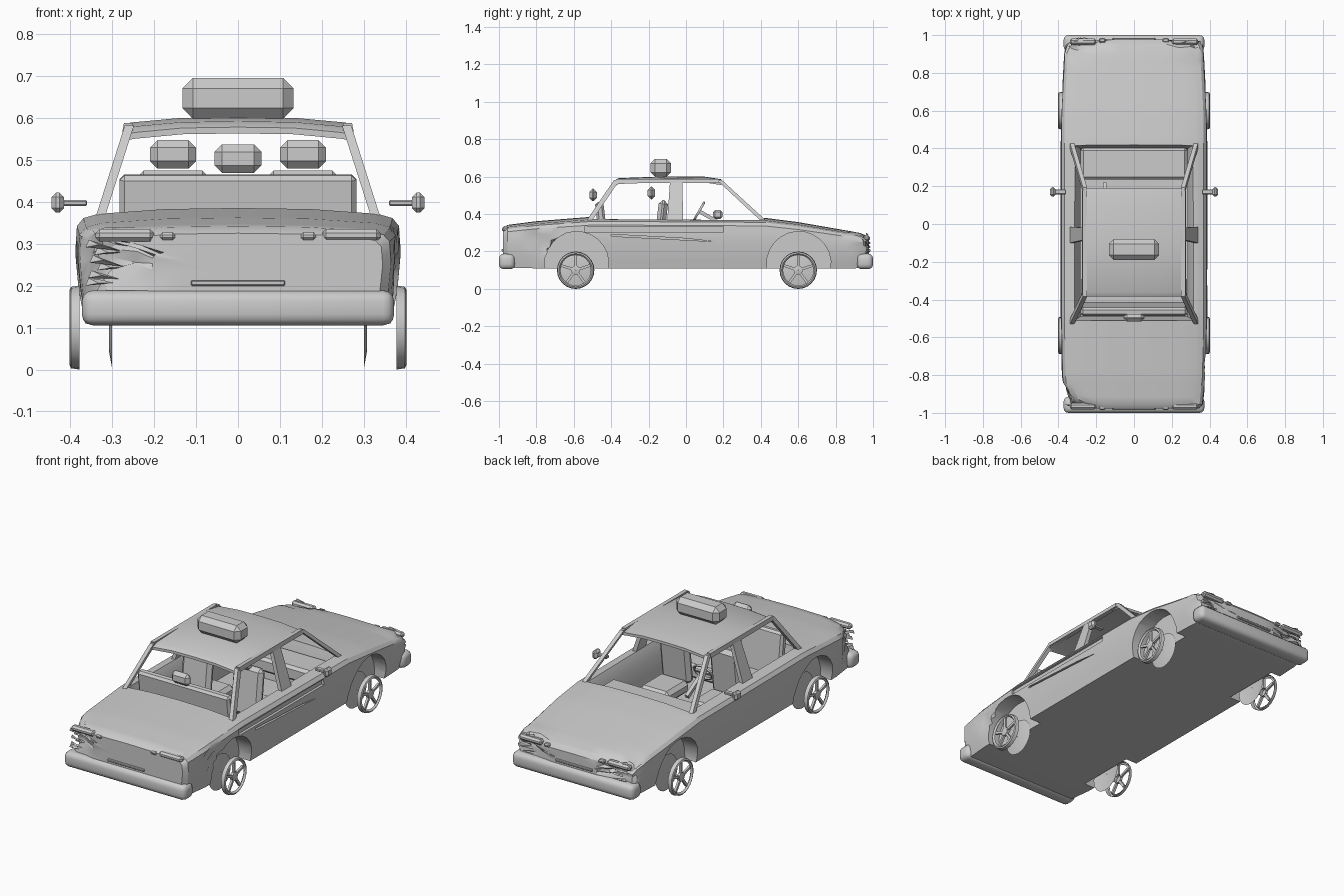
import bpy, bmesh, math, random
from mathutils import Vector, Matrix

if "Cube" in bpy.data.objects:
    bpy.data.objects.remove(bpy.data.objects["Cube"])

random.seed(4)


def shade(ob, angle):
    bpy.ops.object.select_all(action='DESELECT')
    bpy.context.view_layer.objects.active = ob
    ob.select_set(True)
    bpy.ops.object.shade_smooth_by_angle(angle=math.radians(angle))


def finish(name, bm, smooth=None):
    bmesh.ops.recalc_face_normals(bm, faces=bm.faces)
    me = bpy.data.meshes.new(name)
    bm.to_mesh(me)
    bm.free()
    ob = bpy.data.objects.new(name, me)
    bpy.context.collection.objects.link(ob)
    if smooth:
        shade(ob, smooth)
    return ob


def loft(name, rings, smooth=None):
    bm = bmesh.new()
    vs = [[bm.verts.new(p) for p in r] for r in rings]
    n = len(vs[0])
    for a, b in zip(vs, vs[1:]):
        for i in range(n):
            bm.faces.new((a[i], a[(i + 1) % n], b[(i + 1) % n], b[i]))
    bm.faces.new(vs[0])
    bm.faces.new(vs[-1])
    return finish(name, bm, smooth)


def box(name, c, size, bevel=0, seg=1, tilt=0):
    bm = bmesh.new()
    bmesh.ops.create_cube(bm, size=1)
    bmesh.ops.scale(bm, vec=size, verts=bm.verts)
    if bevel:
        bmesh.ops.bevel(bm, geom=bm.edges[:], offset=bevel, segments=seg, profile=0.5, affect='EDGES')
    bm.transform(Matrix.Translation(c) @ Matrix.Rotation(tilt, 4, 'X'))
    return finish(name, bm, 35 if seg > 1 else None)


def quad(x0, x1, y0, y1, z):
    return [(x0, y0, z), (x1, y0, z), (x1, y1, z), (x0, y1, z)]


def lathe(name, c, s, prof, n=24):
    # profile (x, radius) revolved around the axle as an open surface
    bm = bmesh.new()
    rings = [[bm.verts.new((s * x, c[0] + r * math.cos(i * math.tau / n), c[1] + r * math.sin(i * math.tau / n)))
              for i in range(n)] for x, r in prof]
    for a, b in zip(rings, rings[1:]):
        for i in range(n):
            bm.faces.new((a[i], a[(i + 1) % n], b[(i + 1) % n], b[i]))
    return finish(name, bm, 35)


def cut(ob, cutters):
    for c in cutters:
        c.hide_render = True
        backup = ob.data.copy()
        m = ob.modifiers.new('cut', 'BOOLEAN')
        m.operation, m.solver, m.object = 'DIFFERENCE', 'EXACT', c
        bpy.context.view_layer.update()
        result = bpy.data.meshes.new_from_object(ob.evaluated_get(bpy.context.evaluated_depsgraph_get()))
        ob.modifiers.clear()
        ob.data = result if len(result.polygons) > 200 else backup
        bpy.data.objects.remove(c)


# body shell: lofted cross-sections
HALF = [(0, 0), (.5, 0), (.94, 0), (.98, .3), (1, .62), (.99, .84), (.95, .91), (.85, .95), (.45, .99), (0, 1)]
STATIONS = [(-.978, .345, .325, .125), (-.955, .365, .342, .113), (-.8, .382, .362, .11), (-.5, .388, .386, .11),
            (.42, .388, .38, .11), (.6, .386, .357, .11), (.9, .37, .305, .11), (.955, .36, .29, .113),
            (.978, .345, .265, .125)]


def section(y, w, zt, zb, k=1.0):
    half = []
    for a, b in zip(HALF, HALF[1:]):
        half += [a, ((a[0] + b[0]) / 2, (a[1] + b[1]) / 2)]
    half.append(HALF[-1])
    ring = half + [(-x, z) for x, z in half[-2:0:-1]]
    mid = (zt + zb) / 2
    return [(x * w * k, y, mid + (zb + z * (zt - zb) - mid) * k) for x, z in ring]


rings = [section(*STATIONS[0], k) for k in (.15, .4, .6, .8)]
for a, b in zip(STATIONS, STATIONS[1:]):
    n = max(1, round((b[0] - a[0]) / .04))
    rings += [section(*[p + (q - p) * i / n for p, q in zip(a, b)]) for i in range(n)]
rings += [section(*STATIONS[-1], k) for k in (1, .8, .6, .4, .15)]
body = loft('body_shell', rings)

# cabin tub, wheel arches and side gouges are cut out
cutters = [loft('tub_cutter', [quad(-.283, .283, -.48, .38, .14), quad(-.283, .283, -.49, .4, .311),
                               quad(-.315, .315, -.51, .417, .372), quad(-.315, .315, -.51, .417, .5)])]
for s in (1, -1):
    for y in (-.585, .603):
        cutters.append(loft('arch_cutter', [[(s * x, y + .172 * math.cos((i + .3) * math.tau / 24),
                                              .135 + .172 * math.sin((i + .3) * math.tau / 24)) for i in range(24)]
                                            for x in (.295, .45)]))
for g in ([(-.54, .305), (.2, .303), (.2, .333), (-.54, .335)], [(-.4, .282), (.15, .253), (.0, .27), (-.4, .292)]):
    cutters.append(loft('gouge_cutter', [[(x, y, z) for y, z in g] for x in (.372, .42)]))
cut(body, cutters)

# crumpled corners
bm = bmesh.new()
bm.from_mesh(body.data)
for c, r, push in (((-.34, -.97, .26), .14, (.05, .04, 0)), ((-.27, .97, .25), .14, (0, -.04, -.01)),
                   ((.29, .97, .25), .13, (0, -.03, .01)), ((.39, -.76, .25), .1, (-.02, 0, 0))):
    for v in bm.verts:
        f = 1 - (v.co - Vector(c)).length / r
        if f > 0:
            jit = Vector([random.uniform(-.01, .01) for _ in range(3)])
            v.co += Vector(push) * f + jit * min(1, 2 * f)
bm.to_mesh(body.data)
bm.free()
shade(body, 30)

# roof panel
roof = []
for y, w, z in [(-.385, .265, .578), (-.36, .272, .592), (-.1, .272, .602), (.1, .27, .6), (.19, .26, .586)]:
    top = [(w * t, z - .016 * abs(t) ** 3) for t in (1, .92, .5, 0, -.5, -.92, -1)]
    roof.append([(x, y, h) for x, h in top] + [(x, y, h - .015) for x, h in reversed(top)])
loft('roof', roof, 40)

# pillars and window frames
for s in (1, -1):
    def pillar(name, lo, hi, dx=.022):
        loft(name, [quad(s * (.338 - dx), s * .338, *lo, .368), quad(s * (.27 - dx), s * .27, *hi, .582)])
    pillar('rear_pillar', (-.53, -.5), (-.385, -.355))
    pillar('middle_pillar', (-.1, -.015), (-.085, -.02))
    pillar('windshield_pillar', (.395, .425), (.165, .192))
    loft('roof_rail', [[(s * x, y, z) for x, z in ((.25, .565), (.276, .565), (.272, .588), (.25, .588))]
                       for y in (-.375, .175)])

# roof sign
box('roof_sign', (0, -.135, .647), (.265, .11, .097), .025)

# seats and headrests
box('rear_seat_back', (0, -.45, .34), (.565, .045, .25), .012, 1, .12)
box('rear_seat_cushion', (0, -.36, .2), (.56, .16, .08), .015)
box('rear_headrest', (0, -.497, .503), (.112, .04, .068), .018)
for s in (1, -1):
    box('front_seat_back', (s * .155, -.135, .34), (.18, .05, .27), .02, 1, -.12)
    box('front_seat_cushion', (s * .155, -.03, .2), (.18, .2, .07), .02)
    box('front_headrest', (s * .155, -.185, .513), (.11, .04, .068), .018)

# dashboard and steering wheel
box('dashboard', (0, .32, .29), (.565, .17, .08), .015)
bm = bmesh.new()
N, M = 16, 6
tilt = Matrix.Translation((-.155, .07, .415)) @ Matrix.Rotation(math.radians(60), 4, 'X')
g = [[bm.verts.new(tilt @ Vector(((.052 + .007 * math.cos(b * math.tau / M)) * math.cos(a * math.tau / N),
                                  (.052 + .007 * math.cos(b * math.tau / M)) * math.sin(a * math.tau / N),
                                  .007 * math.sin(b * math.tau / M)))) for b in range(M)] for a in range(N)]
for a in range(N):
    for b in range(M):
        bm.faces.new((g[a][b], g[a - 1][b], g[a - 1][b - 1], g[a][b - 1]))
finish('steering_wheel', bm, 60)
box('steering_spoke', (-.155, .07, .415), (.1, .014, .01), 0, 1, math.radians(60))
box('steering_column', (-.155, .14, .375), (.02, .17, .02), 0, 1, math.radians(-30))

# bumpers, plate bars and lights
for e in (-1, 1):
    box('bumper', (0, e * .957, .147), (.745, .086, .083), .026, 3)
    box('plate_bar', (0, e * .978, .206), (.225, .016, .013), .003)
    for s in (1, -1):
        z = .32 if e < 0 else .272
        box('long_light', (s * .27, e * .965, z), (.14, .035, .03), .01)
        box('small_light', (s * .168, e * .972, z - .002), (.036, .025, .018), .006)

# torn metal slivers at the crushed corners
for c, n in (((-.31, -.955, .255), 6), ((-.28, .965, .25), 5), ((.29, .965, .25), 5)):
    for i in range(n):
        p = Vector(c) + Vector((random.uniform(-.015, .03), random.uniform(-.012, .012), (i / n - .5) * .11))
        along = Vector((.042, 0, 0))
        bm = bmesh.new()
        v = [bm.verts.new(q) for q in (p - along, p - along * .8 + Vector((0, 0, .018)),
                                       p + along + Vector((0, 0, random.uniform(-.01, .01))),
                                       p + Vector((c[0] * .03, math.copysign(.012, c[1]), .006)))]
        for f in ((0, 1, 2), (0, 1, 3), (1, 2, 3), (0, 2, 3)):
            bm.faces.new([v[k] for k in f])
        finish('torn_metal', bm)

# door mirrors
for s in (1, -1):
    box('mirror_arm', (s * .395, .17, .397), (.07, .025, .014), .003)
    box('mirror', (s * .43, .17, .398), (.03, .05, .048), .011)

# wheels: outer ring with hub and five spokes, separate inner disc
for s in (1, -1):
    for y in (-.59, .6):
        c = (y, .1)
        lathe('tyre', c, s, [(.378, .1), (.398, .097), (.402, .089), (.392, .081)])
        lathe('wheel_inner_disc', c, s, [(.3, .098), (.307, .06), (.308, .002)])
        lathe('hub', c, s, [(.38, .024), (.396, .024), (.399, .014), (.399, .001)], 12)
        bm = bmesh.new()
        for k in range(5):
            m = (Matrix.Translation((s * .388, y, .1)) @ Matrix.Rotation(k * math.tau / 5, 4, 'X')
                 @ Matrix.Translation((0, 0, .052)) @ Matrix.Diagonal((.012, .014, .06, 1)))
            bmesh.ops.create_cube(bm, size=1, matrix=m)
        finish('spokes', bm)
